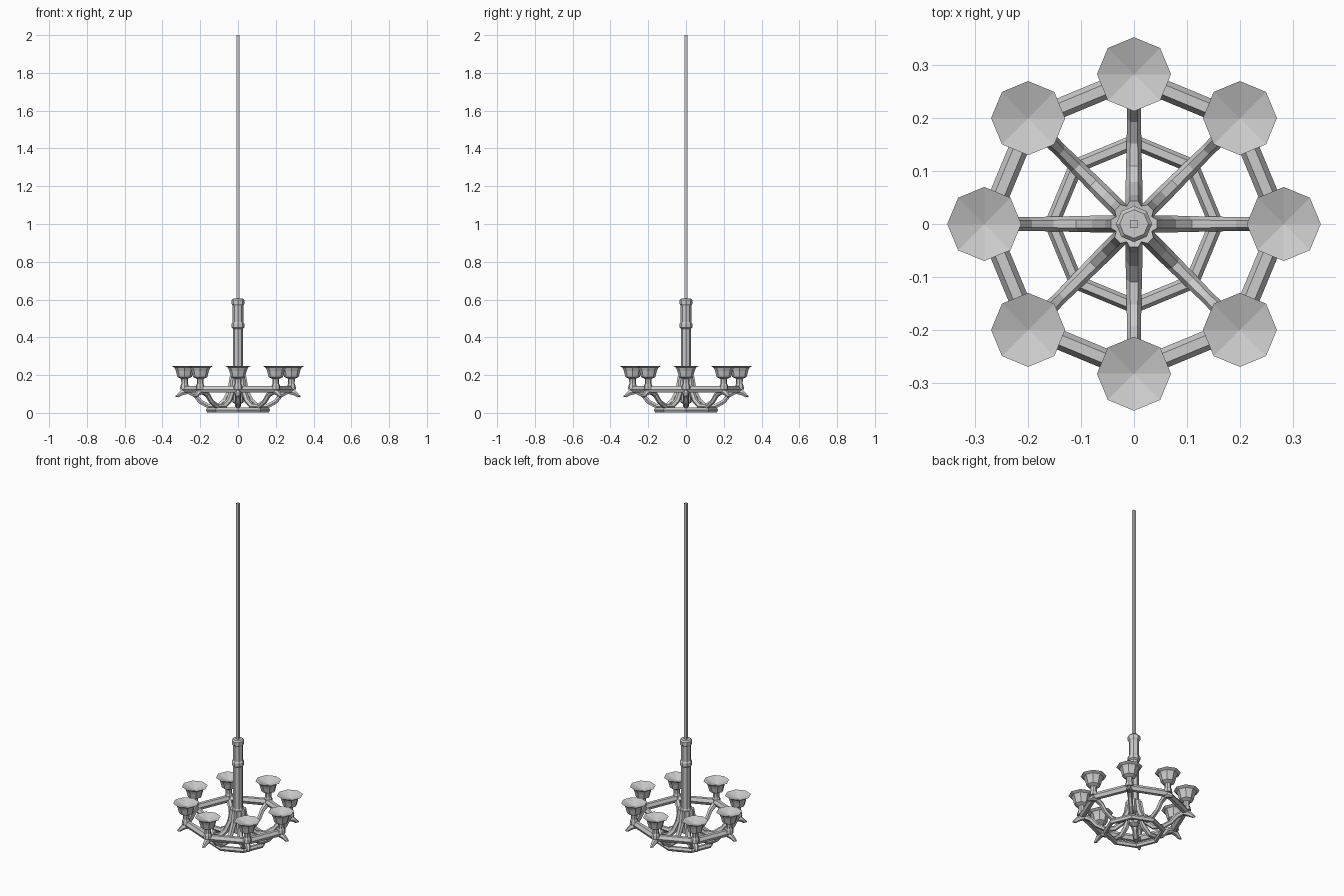
import bpy, bmesh
from math import sin, cos, pi
from mathutils import Vector

if "Cube" in bpy.data.objects:
    bpy.data.objects.remove(bpy.data.objects["Cube"])

N = 8


def finish(name, bm):
    bmesh.ops.recalc_face_normals(bm, faces=bm.faces)
    me = bpy.data.meshes.new(name)
    bm.to_mesh(me)
    bm.free()
    ob = bpy.data.objects.new(name, me)
    bpy.context.collection.objects.link(ob)
    return ob


def bridge(bm, loops, closed_path=False):
    pairs = list(zip(loops, loops[1:] + loops[:1]))
    for a, b in pairs if closed_path else pairs[:-1]:
        for i in range(len(a)):
            j = (i + 1) % len(a)
            bm.faces.new((a[i], a[j], b[j], b[i]))


def lathe(name, profile, centre=(0, 0), n=N):
    """Revolve (r, z) points; radius 0 ends close to a point."""
    bm = bmesh.new()
    loops = [[bm.verts.new((centre[0] + max(r, 1e-5) * cos(2 * pi * k / n),
                            centre[1] + max(r, 1e-5) * sin(2 * pi * k / n), z))
              for k in range(n)] for r, z in profile]
    bridge(bm, loops)
    bmesh.ops.remove_doubles(bm, verts=bm.verts, dist=1e-4)
    return finish(name, bm)


def ring(name, radius, z, half, sides=6):
    """Octagonal hoop with a hexagonal section, flat on top."""
    bm = bmesh.new()
    loops = []
    for k in range(N):
        a = 2 * pi * k / N
        loops.append([])
        for s in range(sides):
            t = 2 * pi * s / sides
            r = radius + half * cos(t) * 1.08
            loops[-1].append(bm.verts.new((r * cos(a), r * sin(a), z + half * sin(t) * 1.1)))
    bridge(bm, loops, True)
    return finish(name, bm)


def arm(name, angle, path, sides=6):
    """Sweep a tapering tube along (r, z, half-width) points in a radial plane."""
    bm = bmesh.new()
    out, side = Vector((cos(angle), sin(angle), 0)), Vector((-sin(angle), cos(angle), 0))
    loops = []
    for i, (r, z, w) in enumerate(path):
        p, q = path[max(i - 1, 0)], path[min(i + 1, len(path) - 1)]
        t = (out * (q[0] - p[0]) + Vector((0, 0, q[1] - p[1]))).normalized()
        up = side.cross(t)
        c = out * r + Vector((0, 0, z))
        loops.append([bm.verts.new(c + side * w * cos(2 * pi * s / sides) + up * w * sin(2 * pi * s / sides))
                      for s in range(sides)])
    bridge(bm, loops)
    bm.faces.new(loops[0])
    bm.faces.new(loops[-1])
    return finish(name, bm)


# hanging rod
bpy.ops.mesh.primitive_cube_add(size=1, location=(0, 0, 1.295))
rod = bpy.context.object
rod.name = "hanging_rod"
rod.scale = (0.015, 0.015, 1.41)

# turned central column
lathe("column", [(0, 0.04), (0.03, 0.055), (0.036, 0.09), (0.036, 0.18), (0.026, 0.2), (0.026, 0.445),
                 (0.034, 0.452), (0.034, 0.472), (0.028, 0.48), (0.028, 0.568), (0.034, 0.577),
                 (0.034, 0.597), (0.027, 0.605), (0, 0.605)])

# hoops
ring("upper_ring", 0.277, 0.125, 0.019)
ring("lower_ring", 0.155, 0.015, 0.0136)

# curved arms with hooked tips, and candle cups
ARM = [(0.03, 0.19, 0.016), (0.042, 0.12, 0.016), (0.068, 0.065, 0.016), (0.105, 0.035, 0.015),
       (0.155, 0.035, 0.014), (0.2, 0.06, 0.013), (0.228, 0.095, 0.014), (0.265, 0.115, 0.017),
       (0.3, 0.105, 0.015), (0.318, 0.09, 0.01), (0.331, 0.087, 0.003)]
CUP = [(0, 0.125), (0.024, 0.125), (0.022, 0.145), (0.017, 0.155), (0.018, 0.18), (0.038, 0.19),
       (0.046, 0.222), (0.054, 0.24), (0.07, 0.249), (0, 0.225)]
for k in range(N):
    a = 2 * pi * k / N
    arm(f"arm_{k + 1}", a, ARM)
    lathe(f"cup_{k + 1}", CUP, (0.283 * cos(a), 0.283 * sin(a)))
